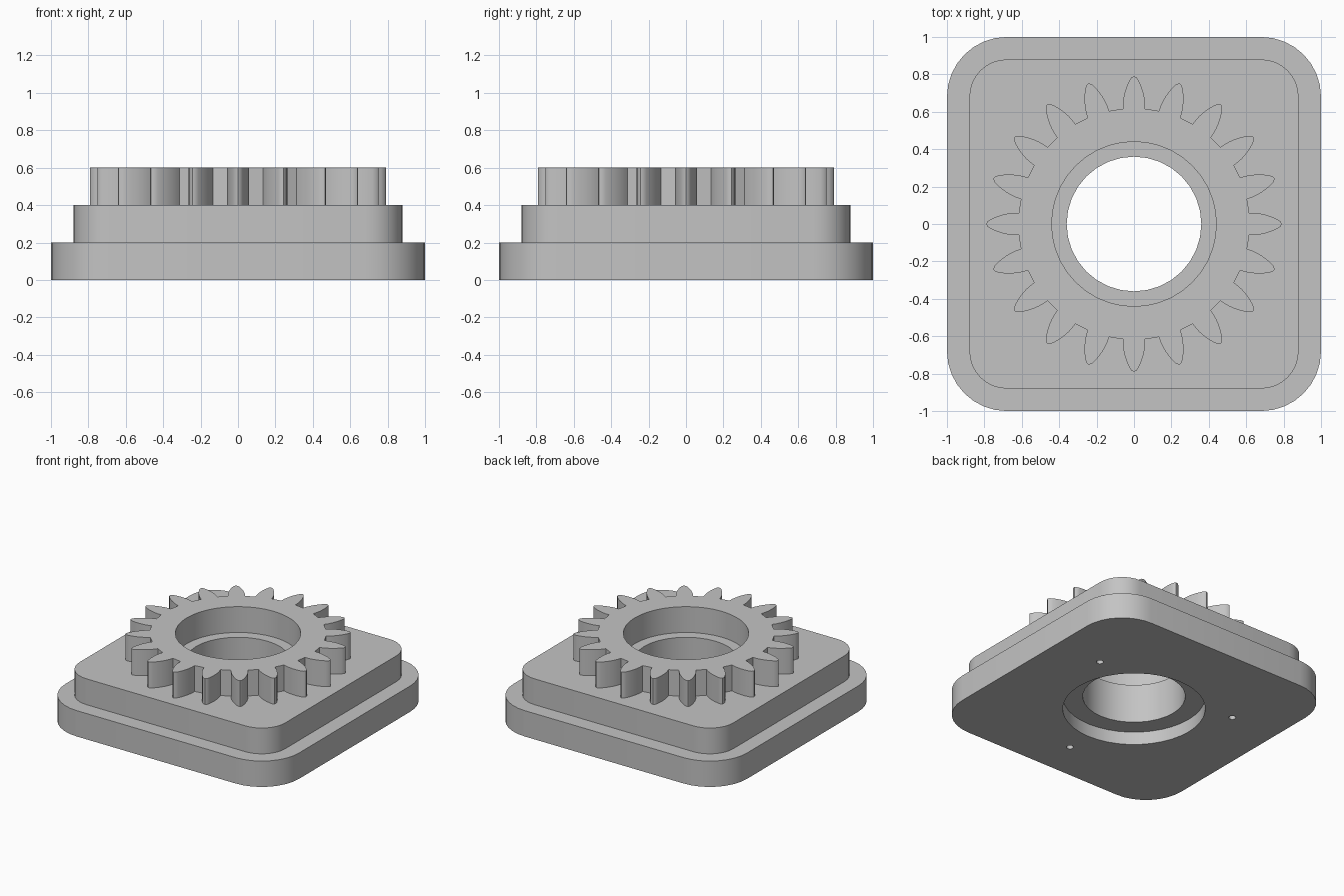
import bpy, bmesh
from math import sin, cos, pi, radians

cube = bpy.data.objects.get("Cube")
if cube:
    bpy.data.objects.remove(cube, do_unlink=True)

grey = bpy.data.materials.new("plain grey")
grey.use_nodes = True
colour = (0.55, 0.55, 0.55, 1)
grey.diffuse_color = colour
grey.node_tree.nodes["Principled BSDF"].inputs["Base Color"].default_value = colour


def prism(name, outline, bottom, top):
    """Solid made by extruding a flat outline upwards."""
    bm = bmesh.new()
    face = bm.faces.new([bm.verts.new((x, y, bottom)) for x, y in outline])
    moved = bmesh.ops.extrude_face_region(bm, geom=[face])["geom"]
    verts = [g for g in moved if isinstance(g, bmesh.types.BMVert)]
    bmesh.ops.translate(bm, verts=verts, vec=(0, 0, top - bottom))
    bmesh.ops.recalc_face_normals(bm, faces=bm.faces)
    mesh = bpy.data.meshes.new(name)
    bm.to_mesh(mesh)
    bm.free()
    mesh.materials.append(grey)
    obj = bpy.data.objects.new(name, mesh)
    bpy.context.collection.objects.link(obj)
    return obj


def circle(radius, sides, cx=0, cy=0):
    return [(cx + radius * cos(2 * pi * i / sides), cy + radius * sin(2 * pi * i / sides))
            for i in range(sides)]


def rounded_square(half, radius, steps=8):
    c = half - radius
    points = []
    for quarter in range(4):
        mid = radians(45 + 90 * quarter)
        cx = c if cos(mid) > 0 else -c
        cy = c if sin(mid) > 0 else -c
        for i in range(steps + 1):
            a = pi / 2 * (quarter + i / steps)
            points.append((cx + radius * cos(a), cy + radius * sin(a)))
    return points


def gear_outline(teeth):
    # half tooth from root to tip: distance outwards, half width
    half = [(0.616, 0.060), (0.645, 0.060), (0.675, 0.056), (0.705, 0.049),
            (0.735, 0.039), (0.765, 0.026), (0.783, 0.014)]
    tooth = [(r, -w) for r, w in half] + [(0.79, 0)] + [(r, w) for r, w in reversed(half)]
    points = []
    for i in range(teeth):
        a = 2 * pi * i / teeth
        points += [(r * cos(a) - w * sin(a), r * sin(a) + w * cos(a)) for r, w in tooth]
    return points


def combine(target, tool, operation):
    mod = target.modifiers.new(operation.lower(), "BOOLEAN")
    mod.operation = operation
    mod.solver = "EXACT"
    mod.object = tool
    tool.hide_render = True
    bpy.context.view_layer.objects.active = target
    bpy.ops.object.modifier_apply(modifier=mod.name)
    bpy.data.objects.remove(tool, do_unlink=True)


# Stepped base and gear, overlapped and fused into one solid
housing = prism("gear_housing", rounded_square(1.0, 0.32), 0, 0.2)
combine(housing, prism("upper_step", rounded_square(0.88, 0.2), 0.1, 0.4), "UNION")
combine(housing, prism("gear", gear_outline(20), 0.3, 0.6), "UNION")

# Central bore: wide in the gear, narrow in the base, recessed underneath
combine(housing, prism("through_bore", circle(0.36, 32), -0.1, 0.7), "DIFFERENCE")
combine(housing, prism("gear_bore", circle(0.44, 40), 0.4, 0.7), "DIFFERENCE")
combine(housing, prism("bottom_recess", circle(0.5, 40), -0.1, 0.1), "DIFFERENCE")

# Three screw holes in the underside
for angle in (30, 150, 270):
    a = radians(angle)
    hole = prism("screw_hole", circle(0.025, 16, 0.7 * cos(a), 0.7 * sin(a)), -0.1, 0.2)
    combine(housing, hole, "DIFFERENCE")

bpy.ops.object.select_all(action="DESELECT")
housing.select_set(True)
bpy.context.view_layer.objects.active = housing
bpy.ops.object.shade_smooth_by_angle(angle=radians(30))
